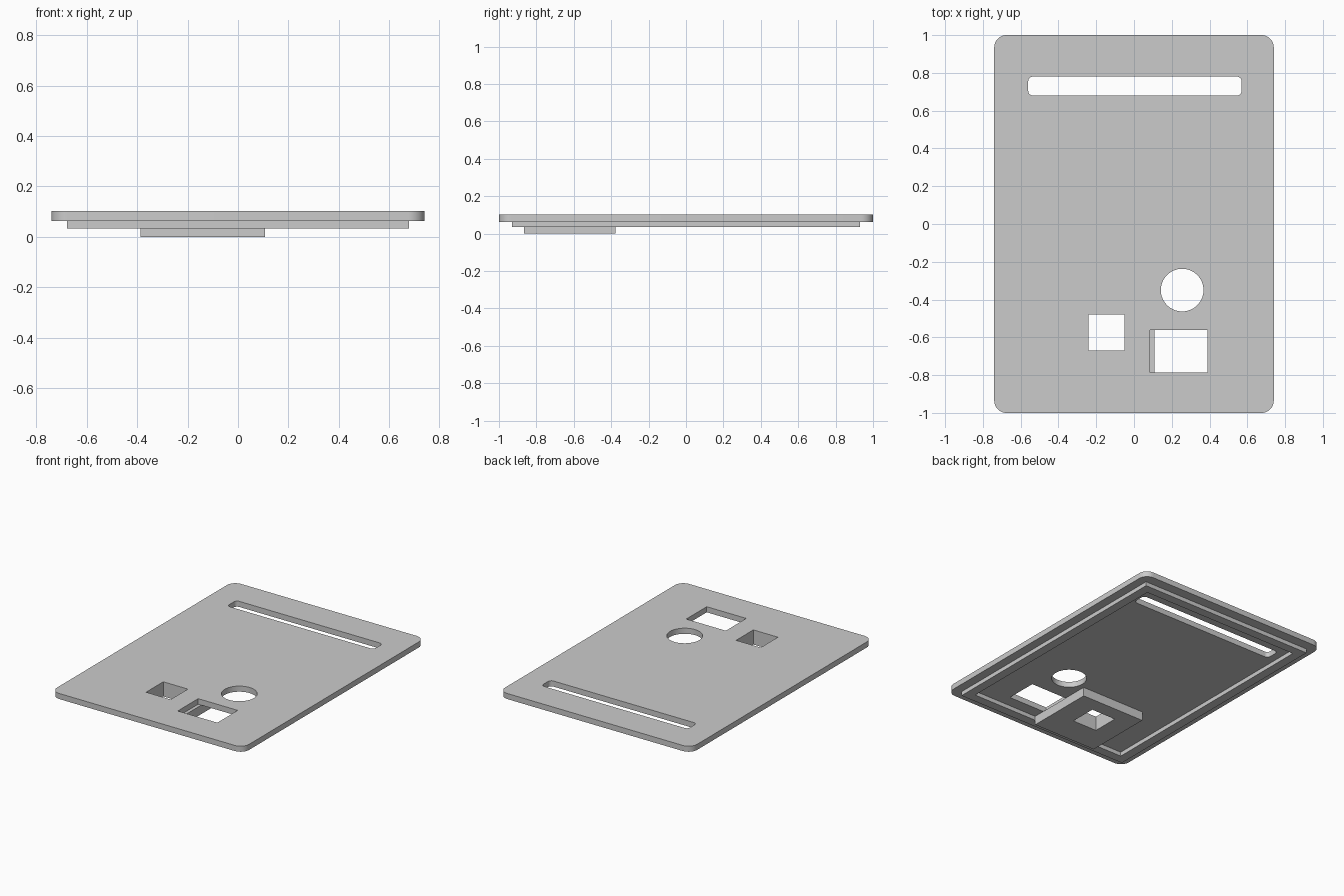
import bpy, bmesh, math

cube = bpy.data.objects.get("Cube")
if cube:
    bpy.data.objects.remove(cube, do_unlink=True)

grey = bpy.data.materials.new("plain grey")
grey.use_nodes = True
colour = (0.6, 0.6, 0.6, 1)
grey.diffuse_color = colour
grey.node_tree.nodes["Principled BSDF"].inputs["Base Color"].default_value = colour

TOP, UNDERSIDE, LIP_BOTTOM = 0.102, 0.063, 0.034


def rect(x0, x1, y0, y1, radius=0, steps=10):
    """Rectangle outline, counter-clockwise, with optional rounded corners."""
    if not radius:
        return [(x0, y0), (x1, y0), (x1, y1), (x0, y1)]
    centres = rect(x0 + radius, x1 - radius, y0 + radius, y1 - radius)
    points = []
    for corner, (cx, cy) in enumerate(centres):
        for i in range(steps + 1):
            a = math.pi * (1 + corner / 2 + i / steps / 2)
            points.append((cx + radius * math.cos(a), cy + radius * math.sin(a)))
    return points


def circle(cx, cy, radius, sides=64):
    return [(cx + radius * math.cos(math.tau * i / sides),
             cy + radius * math.sin(math.tau * i / sides)) for i in range(sides)]


def prism(name, outline, z0, z1):
    """Solid made by pulling a flat outline up from z0 to z1."""
    bm = bmesh.new()
    face = bm.faces.new([bm.verts.new((x, y, z0)) for x, y in outline])
    pulled = bmesh.ops.extrude_face_region(bm, geom=[face])["geom"]
    bmesh.ops.translate(bm, vec=(0, 0, z1 - z0),
                        verts=[v for v in pulled if isinstance(v, bmesh.types.BMVert)])
    bmesh.ops.recalc_face_normals(bm, faces=bm.faces)
    mesh = bpy.data.meshes.new(name)
    bm.to_mesh(mesh)
    bm.free()
    mesh.materials.append(grey)
    obj = bpy.data.objects.new(name, mesh)
    bpy.context.collection.objects.link(obj)
    return obj


def cut(obj, *outlines):
    """Cut straight through an object along each outline."""
    bpy.context.view_layer.objects.active = obj
    for outline in outlines:
        cutter = prism("cutter", outline, -0.1, 0.2)
        cutter.hide_render = True
        mod = obj.modifiers.new("opening", "BOOLEAN")
        mod.operation, mod.solver, mod.object = "DIFFERENCE", "EXACT", cutter
        bpy.ops.object.modifier_apply(modifier=mod.name)
        bpy.data.objects.remove(cutter, do_unlink=True)


# Openings
long_slot = rect(-0.56, 0.57, 0.68, 0.78, 0.025)
round_hole = circle(0.255, -0.35, 0.113)
wide_window = rect(0.085, 0.39, -0.785, -0.56)
square_window = rect(-0.24, -0.05, -0.67, -0.48)

# Cover plate with rounded corners
plate = prism("cover_plate", rect(-0.74, 0.74, -1, 1, 0.065), UNDERSIDE, TOP)
cut(plate, long_slot, round_hole, wide_window, square_window)

# Locating lip around the underside
lip = prism("locating_lip", rect(-0.678, 0.678, -0.93, 0.93), LIP_BOTTOM, UNDERSIDE)
cut(lip, rect(-0.615, 0.615, -0.867, 0.867))

# Raised block on the underside, pierced by the square window
block = prism("underside_block", rect(-0.387, 0.108, -0.867, -0.378), 0, UNDERSIDE)
cut(block, square_window)

# Smooth round corners, crisp edges elsewhere
bpy.ops.object.select_all(action="DESELECT")
for part in (plate, lip, block):
    part.select_set(True)
bpy.context.view_layer.objects.active = plate
bpy.ops.object.shade_smooth_by_angle(angle=math.radians(30))
